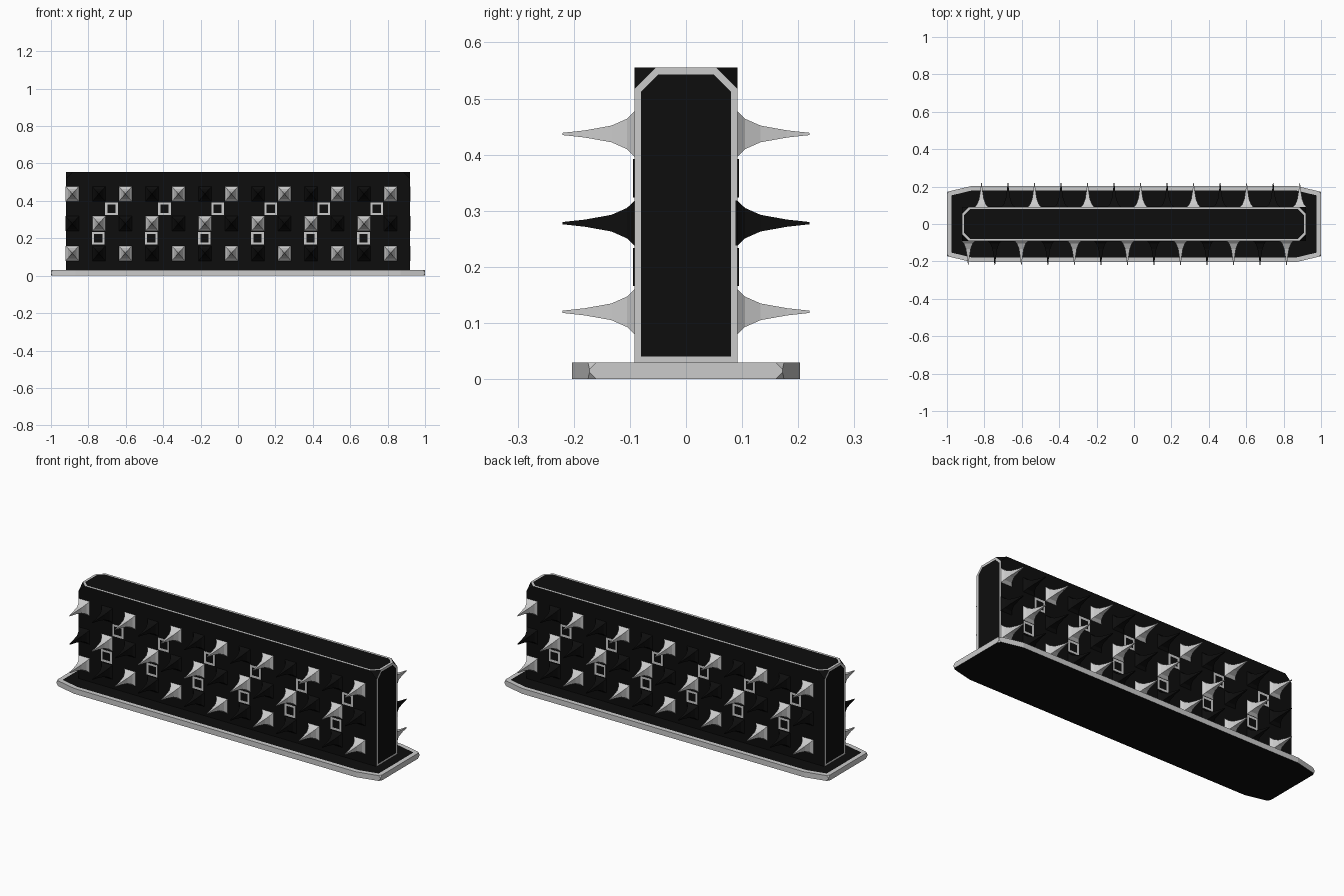
import bpy, bmesh, math
from mathutils import Matrix

if "Cube" in bpy.data.objects:
    bpy.data.objects.remove(bpy.data.objects["Cube"])


def material(name, value):
    m = bpy.data.materials.new(name)
    m.diffuse_color = (value, value, value, 1)
    m.use_nodes = True
    m.node_tree.nodes["Principled BSDF"].inputs["Base Color"].default_value = m.diffuse_color
    return m


black = material("matte black", 0.004)
grey = material("light grey", 0.6)


def finish(bm, name, mats):
    bmesh.ops.recalc_face_normals(bm, faces=bm.faces)
    me = bpy.data.meshes.new(name)
    bm.to_mesh(me)
    bm.free()
    for m in mats:
        me.materials.append(m)
    ob = bpy.data.objects.new(name, me)
    bpy.context.collection.objects.link(ob)
    return ob


def rim(bm, faces, width):
    """Inset faces and paint the resulting border light grey."""
    res = bmesh.ops.inset_individual(bm, faces=faces, thickness=width,
                                     use_even_offset=True)
    for f in res["faces"]:
        f.material_index = 1


def prism(bm, outline, z0, z1):
    face = bm.faces.new([bm.verts.new((x, y, z0)) for x, y in outline])
    res = bmesh.ops.extrude_face_region(bm, geom=[face])
    for v in res["geom"]:
        if isinstance(v, bmesh.types.BMVert):
            v.co.z = z1
    bmesh.ops.recalc_face_normals(bm, faces=bm.faces)


def cut_corners(bm, test, size):
    bmesh.ops.bevel(bm, geom=[v for v in bm.verts if test(v.co)], offset=size,
                    segments=1, affect='VERTICES', profile=0.5)
    bm.normal_update()


# Base plate: grey sides and top rim, black top and underside
bm = bmesh.new()
prism(bm, [(-1, -.172), (-.87, -.203), (.87, -.203), (1, -.172),
           (1, .172), (.87, .203), (-.87, .203), (-1, .172)], 0, .03)
cut_corners(bm, lambda c: abs(c.x) > .99, .012)
for f in bm.faces:
    f.material_index = 0 if abs(f.normal.z) > .9 else 1
rim(bm, [f for f in bm.faces if f.normal.z > .9], .024)
finish(bm, "base_plate", [black, grey])

# Wall: black slab with cut top corners, grey rims on the top and both ends
bm = bmesh.new()
prism(bm, [(-.92, -.092), (.92, -.092), (.92, .092), (-.92, .092)], .028, .555)
cut_corners(bm, lambda c: c.z > .5, .038)
rim(bm, [f for f in bm.faces if f.normal.z > .9 or abs(f.normal.x) > .9], .012)
finish(bm, "wall", [black, grey])

WALL_Y = -.092
STEP = .1418
# distance from wall, fraction of base half-width
PROFILE = [(-.004, 1), (0, 1), (.013, .68), (.041, .37), (.088, .16), (.128, .05)]


def spike(bm, x, z):
    rings = []
    for d, s in PROFILE:
        rings.append([bm.verts.new((x + a * .035 * s, WALL_Y - d, z + b * .04 * s))
                      for a, b in ((-1, -1), (1, -1), (1, 1), (-1, 1))])
    for r0, r1 in zip(rings, rings[1:]):
        for i in range(4):
            j = (i + 1) % 4
            bm.faces.new((r0[i], r0[j], r1[j], r1[i]))
    bm.faces.new(rings[0][::-1])
    bm.faces.new(rings[-1])


def frame(bm, x, z):
    """Thin square plate with a grey border."""
    mat = Matrix.Translation((x, WALL_Y - .001, z)) @ Matrix.Diagonal((.068, .003, .068, 1))
    verts = bmesh.ops.create_cube(bm, size=1, matrix=mat)["verts"]
    faces = {f for v in verts for f in v.link_faces}
    bm.normal_update()
    rim(bm, [f for f in faces if f.normal.y < -.9], .012)


# The back is the front turned half a circle about z
for side, angle in (("front", 0), ("back", math.pi)):
    turn = Matrix.Rotation(angle, 4, 'Z')

    # Checkerboard of grey and black spikes
    sets = [bmesh.new(), bmesh.new()]
    for row, z in enumerate((.12, .278, .437)):
        for col in range(13):
            spike(sets[(row + col) % 2], -.886 + col * STEP, z)
    for bm, name, m in zip(sets, ("grey_spikes_", "black_spikes_"), (grey, black)):
        bm.transform(turn)
        finish(bm, name + side, [m])

    # Square outlines between the spikes
    bm = bmesh.new()
    for i in range(6):
        x = -.747 + i * 2 * STEP
        frame(bm, x, .2)
        frame(bm, x + STEP / 2, .358)
    bm.transform(turn)
    finish(bm, "square_outlines_" + side, [black, grey])
